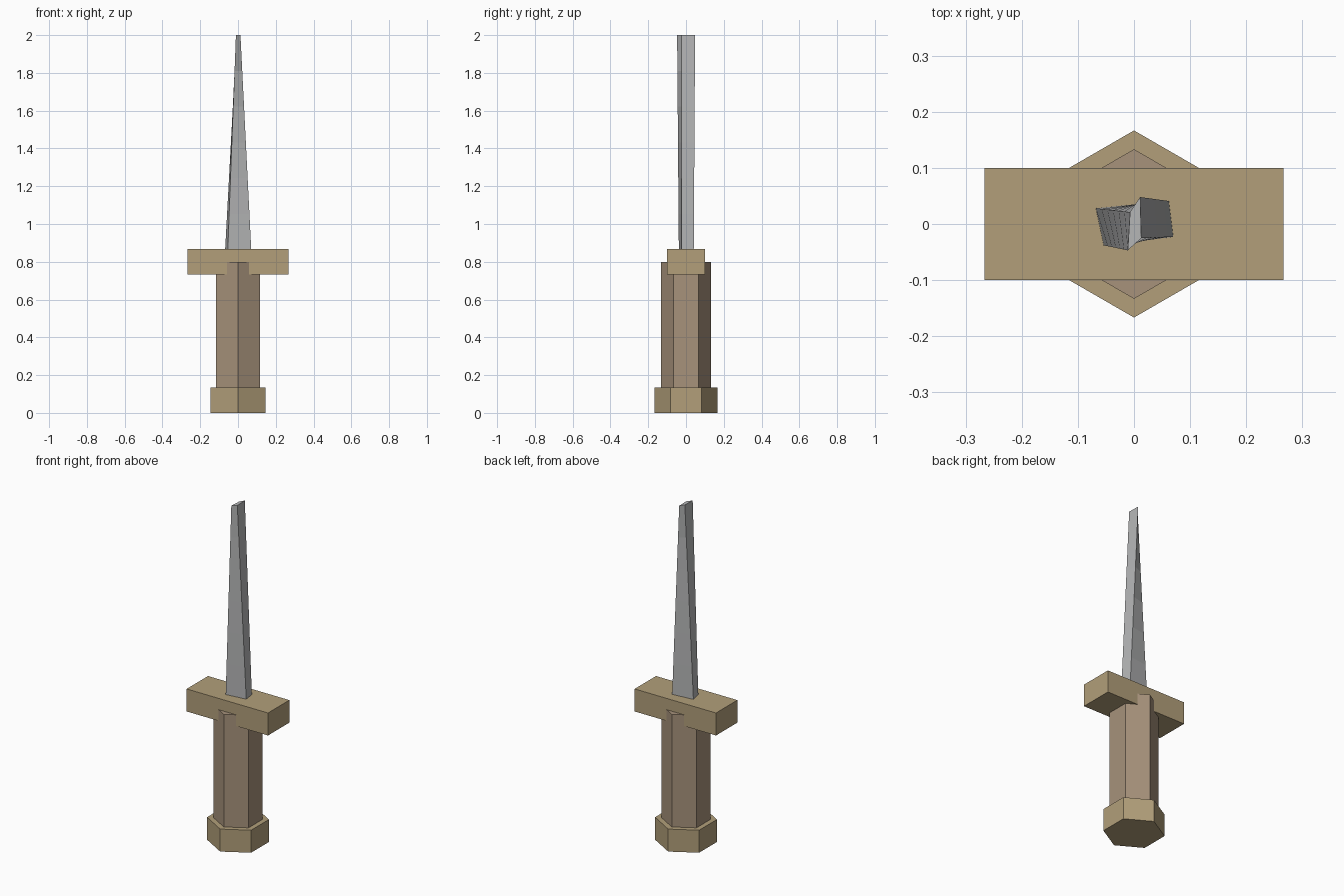
import bpy, bmesh

if "Cube" in bpy.data.objects:
    bpy.data.objects.remove(bpy.data.objects["Cube"])


def material(name, rgb):
    m = bpy.data.materials.new(name)
    m.diffuse_color = (*rgb, 1)
    m.use_nodes = True
    m.node_tree.nodes["Principled BSDF"].inputs["Base Color"].default_value = m.diffuse_color
    return m


brass = material("brass", (0.445, 0.347, 0.195))
leather = material("leather", (0.385, 0.287, 0.198))
steel = material("steel", (0.46, 0.465, 0.47))


def hex_prism(name, radius, z0, z1, mat):
    # six sides with corners pointing to front and back
    bpy.ops.mesh.primitive_cylinder_add(vertices=6, radius=radius, depth=z1 - z0,
                                        location=(0, 0, (z0 + z1) / 2))
    ob = bpy.context.object
    ob.name = name
    ob.data.materials.append(mat)


# Handle
hex_prism("pommel", 0.1667, 0, 0.1333, brass)
hex_prism("grip", 0.1333, 0.1, 0.8, leather)

# Cross guard
bpy.ops.mesh.primitive_cube_add(size=1, location=(0, 0, 0.8))
guard = bpy.context.object
guard.name = "guard"
guard.scale = (0.5333, 0.2, 0.1333)
bpy.ops.object.transform_apply(location=False, rotation=False, scale=True)
guard.data.materials.append(brass)

# Blade: four-sided taper twisting gently from its base to a blunt tip
base = [(-0.054, -0.038), (0.070, -0.023), (0.062, 0.041), (-0.068, 0.028)]
tip = [(-0.011, -0.047), (0.013, -0.025), (0.011, 0.048), (-0.007, 0.021)]
STEPS = 6
bm = bmesh.new()
rings = []
for s in range(STEPS + 1):
    t = s / STEPS
    rings.append([bm.verts.new((a[0] + (b[0] - a[0]) * t, a[1] + (b[1] - a[1]) * t,
                                0.865 + 1.135 * t)) for a, b in zip(base, tip)])
bm.faces.new(rings[0][::-1])
bm.faces.new(rings[-1])
for lo, hi in zip(rings, rings[1:]):
    for i in range(4):
        j = (i + 1) % 4
        bm.faces.new((lo[i], lo[j], hi[j], hi[i]))
mesh = bpy.data.meshes.new("blade")
bm.to_mesh(mesh)
bm.free()
mesh.materials.append(steel)
bpy.context.collection.objects.link(bpy.data.objects.new("blade", mesh))
